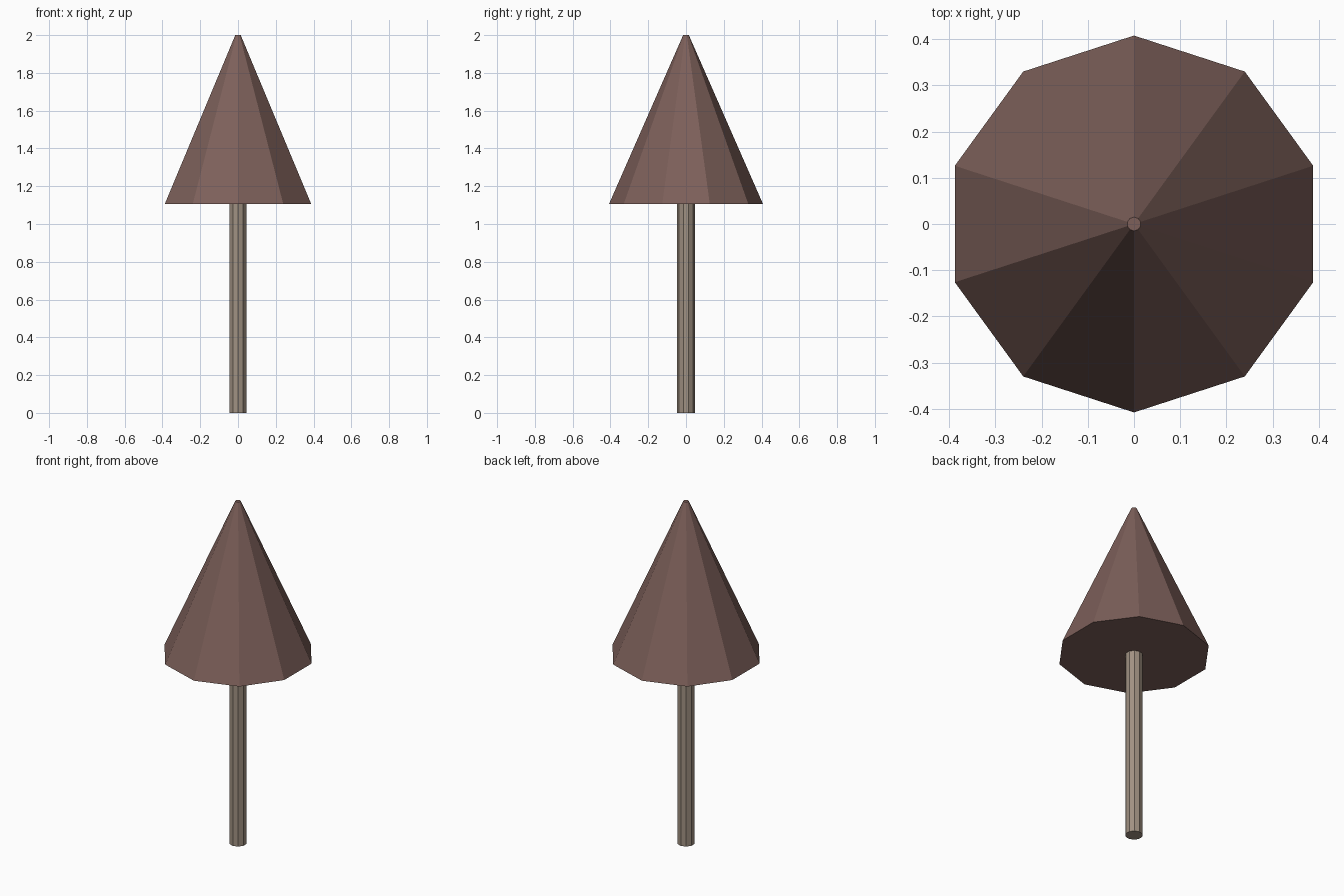
import bpy
import math

if "Cube" in bpy.data.objects:
    bpy.data.objects.remove(bpy.data.objects["Cube"])


def material(name, rgb):
    m = bpy.data.materials.new(name)
    m.diffuse_color = (*rgb, 1.0)
    m.use_nodes = True
    m.node_tree.nodes["Principled BSDF"].inputs["Base Color"].default_value = m.diffuse_color
    return m


def frustum(name, r_bottom, r_top, z0, z1, mat, sides=10):
    """Flat-sided upright cone section with a corner facing the front."""
    bpy.ops.mesh.primitive_cone_add(vertices=sides, radius1=r_bottom, radius2=r_top,
                                    depth=z1 - z0, location=(0, 0, (z0 + z1) / 2))
    ob = bpy.context.object
    ob.name = name
    ob.data.materials.append(mat)
    return ob


canopy_brown = material("canopy brown", (0.205, 0.117, 0.102))
pole_tan = material("pole tan", (0.352, 0.283, 0.223))

# Pole standing on the ground
frustum("pole", 0.047, 0.047, 0.0, 1.105, pole_tan)

# Closed canopy with a tiny flat tip
frustum("canopy", 0.408, 0.015, 1.105, 2.0, canopy_brown)
